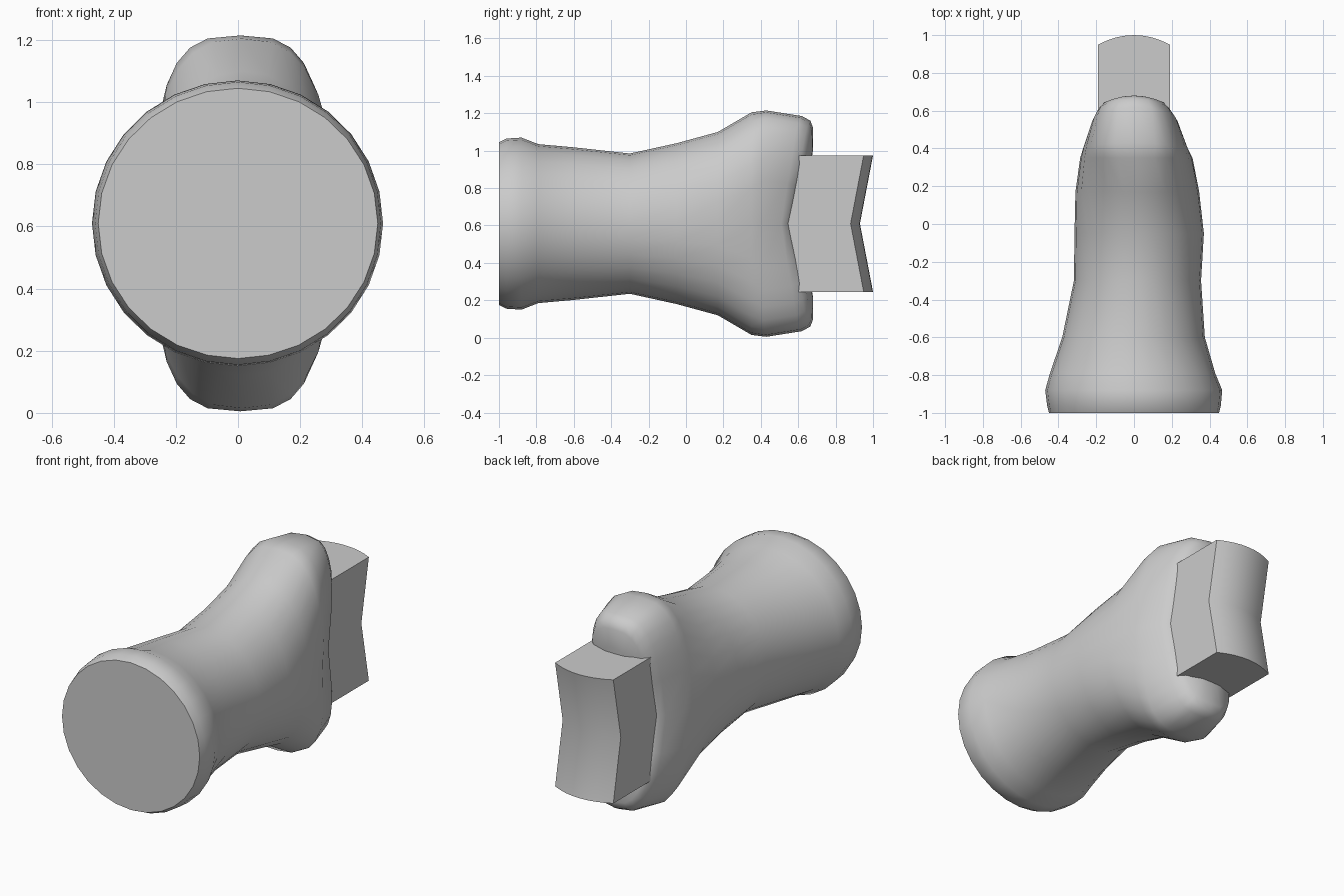
import bpy, bmesh, math

cube = bpy.data.objects.get("Cube")
if cube:
    bpy.data.objects.remove(cube, do_unlink=True)

MID_Z = 0.61
SIDES = 28

grey = bpy.data.materials.new("plain grey")
grey.use_nodes = True
grey.diffuse_color = (0.6, 0.6, 0.6, 1)
grey.node_tree.nodes["Principled BSDF"].inputs["Base Color"].default_value = (0.6, 0.6, 0.6, 1)


def make_object(name, bm, angle):
    bmesh.ops.recalc_face_normals(bm, faces=bm.faces[:])
    mesh = bpy.data.meshes.new(name)
    bm.to_mesh(mesh)
    bm.free()
    mesh.materials.append(grey)
    ob = bpy.data.objects.new(name, mesh)
    bpy.context.collection.objects.link(ob)
    bpy.ops.object.select_all(action="DESELECT")
    ob.select_set(True)
    bpy.context.view_layer.objects.active = ob
    bpy.ops.object.shade_smooth_by_angle(angle=math.radians(angle))
    return ob


def rear_dent(x, z):
    """How far the rear bows forward at the sides and at mid height."""
    notch = max(0, 1 - abs(z) / 0.37)
    return 0.06 * min(1.3, (x / 0.2) ** 2) + 0.08 * notch


def section(bm, y, left, right, half_height, power, dent):
    cx, half_width = (left + right) / 2, (right - left) / 2
    ring = []
    for i in range(SIDES):
        a = math.tau * i / SIDES
        c, s = math.cos(a), math.sin(a)
        x = cx + half_width * math.copysign(abs(c) ** (2 / power), c)
        z = half_height * math.copysign(abs(s) ** (2 / power), s)
        ring.append(bm.verts.new((x, y - dent * rear_dent(x, z), MID_Z + z)))
    return ring


# Body: round at the front, waisted, flaring to tall lugs at the rear
# y, left x, right x, half height, squareness, rear dent
SECTIONS = [
    (-1.0, -0.45, 0.45, 0.435, 2, 0),
    (-0.96, -0.46, 0.46, 0.455, 2, 0),
    (-0.88, -0.47, 0.467, 0.46, 2, 0),
    (-0.79, -0.445, 0.43, 0.425, 2, 0),
    (-0.6, -0.38, 0.375, 0.408, 2, 0),
    (-0.3, -0.318, 0.355, 0.375, 2, 0),
    (-0.05, -0.315, 0.37, 0.43, 2, 0),
    (0.17, -0.31, 0.345, 0.49, 2.1, 0),
    (0.35, -0.285, 0.31, 0.595, 2.6, 0),
    (0.43, -0.27, 0.285, 0.605, 3.1, 0.2),
    (0.62, -0.225, 0.235, 0.575, 3.1, 0.7),
    (0.665, -0.205, 0.205, 0.55, 3, 0.9),
    (0.68, -0.185, 0.185, 0.51, 3, 1),
    (0.68, -0.11, 0.11, 0.4, 3, 1),
    (0.68, -0.05, 0.05, 0.3, 3, 1),
]
bm = bmesh.new()
rings = [section(bm, *s) for s in SECTIONS]
for a, b in zip(rings, rings[1:]):
    for i in range(SIDES):
        j = (i + 1) % SIDES
        bm.faces.new((a[i], a[j], b[j], b[i]))
bm.faces.new(rings[0])
bm.faces.new(rings[-1])
make_object("body", bm, 40)

# Tang: block with a bowed rear face, dented at mid height
bm = bmesh.new()
COLS = 8
front, back = [], []
for height, dent in ((-0.365, 0), (0, 0.07), (0.365, 0)):
    frow, brow = [], []
    for i in range(COLS + 1):
        t = 2 * i / COLS - 1
        x = 0.19 * t
        frow.append(bm.verts.new((x, 0.42, MID_Z + height)))
        brow.append(bm.verts.new((x, 1 - 0.05 * t * t - dent, MID_Z + height)))
    front.append(frow)
    back.append(brow)
for i in range(COLS):
    for r in range(2):
        for g in (front, back):
            bm.faces.new((g[r][i], g[r][i + 1], g[r + 1][i + 1], g[r + 1][i]))
    for r in (0, 2):
        bm.faces.new((front[r][i], front[r][i + 1], back[r][i + 1], back[r][i]))
for r in range(2):
    for i in (0, COLS):
        bm.faces.new((front[r][i], front[r + 1][i], back[r + 1][i], back[r][i]))
make_object("tang", bm, 30)
